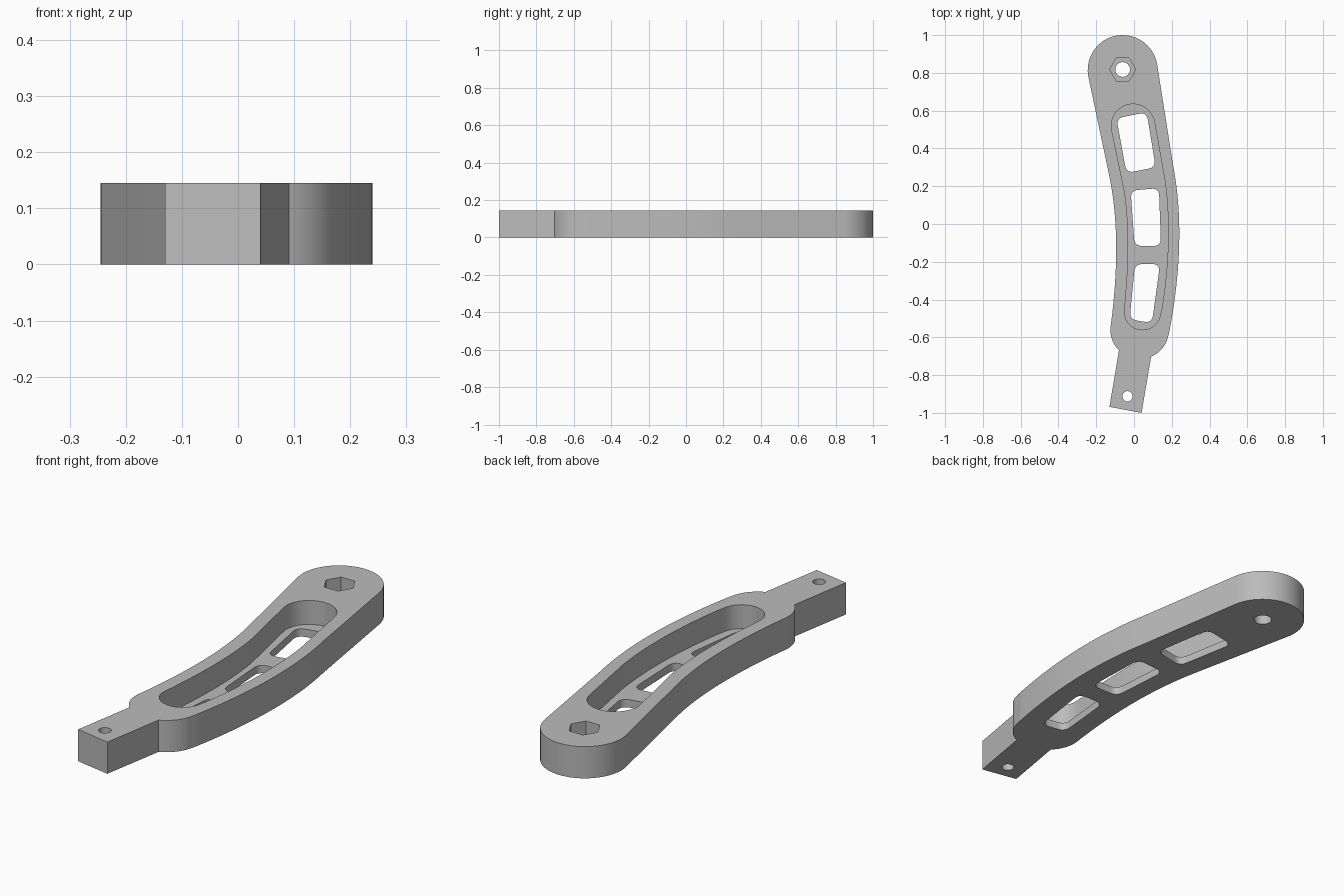
import bpy, bmesh, math
from mathutils import Vector

if "Cube" in bpy.data.objects:
    bpy.data.objects.remove(bpy.data.objects["Cube"])

H = 0.145       # full thickness
FLOOR = 0.036   # web left under the pocket

grey = bpy.data.materials.new("plain grey")
grey.diffuse_color = (0.5, 0.5, 0.5, 1)
grey.use_nodes = True
grey.node_tree.nodes["Principled BSDF"].inputs["Base Color"].default_value = grey.diffuse_color


def arc(cx, cy, r, a0, a1, n=24):
    return [(cx + r * math.cos(math.radians(a0 + (a1 - a0) * i / n)),
             cy + r * math.sin(math.radians(a0 + (a1 - a0) * i / n))) for i in range(n + 1)]


def bend(p0, p1, p2, n=20):
    p0, p1, p2 = Vector(p0), Vector(p1), Vector(p2)
    return [tuple(p0 * (1 - t) ** 2 + p1 * 2 * t * (1 - t) + p2 * t * t)
            for t in (i / n for i in range(n + 1))]


def rounded(corners, r=0.04):
    pts = []
    for i, c in enumerate(corners):
        c = Vector(c)
        a = (Vector(corners[i - 1]) - c).normalized() * r
        b = (Vector(corners[(i + 1) % len(corners)]) - c).normalized() * r
        pts += bend(c + a, c, c + b, 8)
    return pts


def prism(name, pts, z0, z1):
    bm = bmesh.new()
    face = bm.faces.new([bm.verts.new((x, y, z0)) for x, y in pts])
    top = bmesh.ops.extrude_face_region(bm, geom=[face])["geom"]
    bmesh.ops.translate(bm, vec=(0, 0, z1 - z0),
                        verts=[v for v in top if isinstance(v, bmesh.types.BMVert)])
    bmesh.ops.recalc_face_normals(bm, faces=bm.faces)
    me = bpy.data.meshes.new(name)
    bm.to_mesh(me)
    bm.free()
    me.materials.append(grey)
    ob = bpy.data.objects.new(name, me)
    bpy.context.collection.objects.link(ob)
    return ob


# Curved arm: round head, bowed sides, round foot and square tab
outline = arc(-0.06, 0.815, 0.185, 9, 191, 40)
outline += bend((-0.13, 0.25), (-0.063, -0.076), (-0.122, -0.53))
outline += arc(0.03, -0.56, 0.155, 172, 225, 10)
outline += [(-0.13, -0.968), (0.04, -1.0)]
outline += arc(0.03, -0.56, 0.155, 293, 351, 10)
outline += bend((0.185, -0.58), (0.283, -0.08), (0.206, 0.317))
arm = prism("arm", outline, 0, H)

# Pocket sunk from the top
pocket = arc(-0.005, 0.52, 0.115, 10, 190)
pocket += bend((-0.05, 0.17), (-0.012, -0.08), (-0.05, -0.45))
pocket += arc(0.045, -0.463, 0.097, 188, 350)
pocket += bend((0.147, -0.45), (0.205, -0.09), (0.165, 0.22))
cutters = [prism("pocket_cutter", pocket, FLOOR, H + 0.1)]

# Windows through the pocket floor
for quad in ([(-0.093, 0.56), (0.067, 0.592), (0.115, 0.30), (-0.04, 0.27)],
             [(-0.018, 0.177), (0.132, 0.19), (0.143, -0.116), (0.003, -0.116)],
             [(0.005, -0.212), (0.138, -0.212), (0.095, -0.524), (-0.023, -0.505)]):
    cutters.append(prism("window_cutter", rounded(quad), -0.1, H + 0.1))

# Bolt hole with hexagonal nut recess, and pin hole in the tab
cutters.append(prism("nut_cutter", arc(-0.06, 0.818, 0.069, 0, 300, 5), 0.06, H + 0.1))
cutters.append(prism("bolt_cutter", arc(-0.06, 0.818, 0.039, 0, 345, 23), -0.1, H + 0.1))
cutters.append(prism("pin_cutter", arc(-0.034, -0.912, 0.027, 0, 340, 17), -0.1, H + 0.1))

for c in cutters:
    mod = arm.modifiers.new(c.name, "BOOLEAN")
    mod.operation, mod.solver, mod.object = "DIFFERENCE", "EXACT", c

bpy.context.view_layer.objects.active = arm
arm.select_set(True)
for mod in list(arm.modifiers):
    bpy.ops.object.modifier_apply(modifier=mod.name)
for c in cutters:
    bpy.data.objects.remove(c)

bpy.ops.object.shade_smooth_by_angle(angle=math.radians(30))
